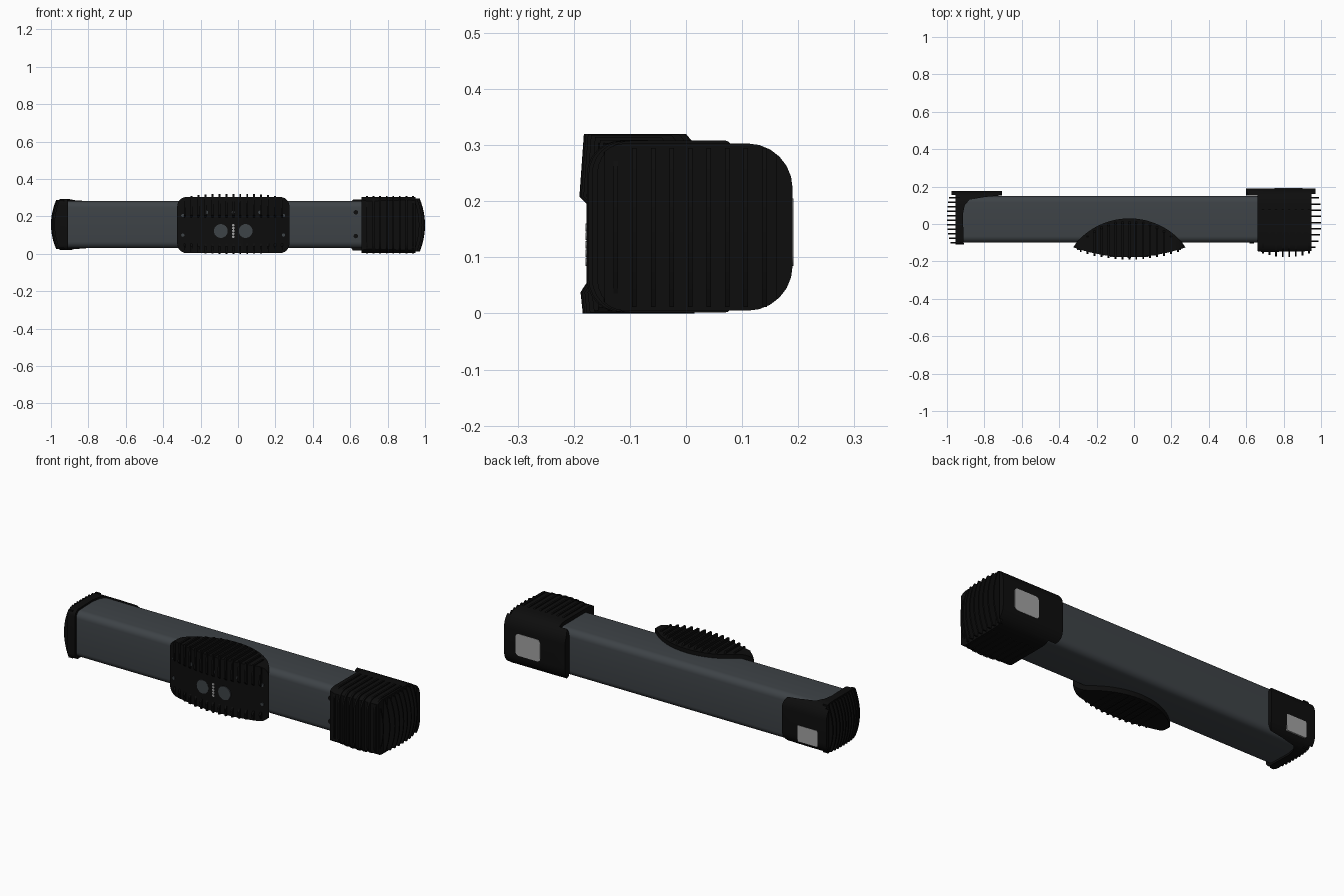
import bpy, bmesh, math

if "Cube" in bpy.data.objects:
    bpy.data.objects.remove(bpy.data.objects["Cube"])


def material(name, rgb):
    m = bpy.data.materials.new(name)
    m.diffuse_color = (*rgb, 1)
    m.use_nodes = True
    m.node_tree.nodes["Principled BSDF"].inputs["Base Color"].default_value = m.diffuse_color
    return m


BLACK = material("black_plastic", (0.004, 0.004, 0.004))
SLATE = material("slate_metal", (0.048, 0.056, 0.063))
LIGHT = material("light_grey", (0.36, 0.36, 0.36))


def prisms(name, axis, items, mat, angle=30):
    """One object from (outline, low, high) prisms extruded along an axis."""
    place = {'x': lambda a, b, t: (t, a, b),
             'y': lambda a, b, t: (a, t, b),
             'z': lambda a, b, t: (a, b, t)}[axis]
    bm = bmesh.new()
    for pts, lo, hi in items:
        low = [bm.verts.new(place(a, b, lo)) for a, b in pts]
        high = [bm.verts.new(place(a, b, hi)) for a, b in pts]
        bm.faces.new(low)
        bm.faces.new(high[::-1])
        n = len(pts)
        for i in range(n):
            j = (i + 1) % n
            bm.faces.new((low[i], high[i], high[j], low[j]))
    bmesh.ops.recalc_face_normals(bm, faces=bm.faces)
    me = bpy.data.meshes.new(name)
    bm.to_mesh(me)
    bm.free()
    me.materials.append(mat)
    ob = bpy.data.objects.new(name, me)
    bpy.context.collection.objects.link(ob)
    smooth(ob, angle)
    return ob


def smooth(ob, angle=30):
    bpy.ops.object.select_all(action='DESELECT')
    ob.select_set(True)
    bpy.context.view_layer.objects.active = ob
    bpy.ops.object.shade_smooth_by_angle(angle=math.radians(angle))


def intersect(ob, *cutters):
    for c in cutters:
        bpy.context.view_layer.objects.active = ob
        m = ob.modifiers.new("cut", 'BOOLEAN')
        m.operation, m.solver, m.object = 'INTERSECT', 'EXACT', c
        bpy.ops.object.modifier_move_to_index(modifier=m.name, index=0)
        bpy.ops.object.modifier_apply(modifier=m.name)
        bpy.data.objects.remove(c)
    smooth(ob)


def rrect(x0, x1, y0, y1, r, n=6):
    """Rounded rectangle; r = radii at (x1,y1), (x0,y1), (x0,y0), (x1,y0)."""
    r = r if isinstance(r, tuple) else (r,) * 4
    pts = []
    for k, (cx, cy, sx, sy) in enumerate([(x1, y1, -1, -1), (x0, y1, 1, -1),
                                          (x0, y0, 1, 1), (x1, y0, -1, 1)]):
        for i in range(n + 1):
            a = math.pi / 2 * (k + i / n)
            pts.append((cx + r[k] * (sx + math.cos(a)), cy + r[k] * (sy + math.sin(a))))
    return pts


def disc(x, z, r, n=20):
    return [(x + r * math.cos(2 * math.pi * i / n), z + r * math.sin(2 * math.pi * i / n))
            for i in range(n)]


def span(a, b, n):
    return [a + (b - a) * i / (n - 1) for i in range(n)]


# Main bar and the two small screws on its front
prisms("main_bar", 'x', [(rrect(-0.10, 0.15, 0.03, 0.282, 0.035), -0.94, 0.93)], SLATE)
prisms("bar_screws", 'y', [(disc(0.63, z, 0.012), -0.104, -0.09) for z in (0.095, 0.222)], BLACK)

# Right end cap: plan, side profile and front outline intersected
cap = prisms("right_cap", 'z', [([(0.66, -0.145), (0.69, -0.15), (0.95, -0.145), (0.95, 0.16),
                                 (0.97, 0.16), (0.97, 0.19), (0.60, 0.19), (0.60, 0.153),
                                 (0.66, 0.153)], -0.1, 0.4)], BLACK)
side = prisms("side_cutter", 'x', [(rrect(-0.16, 0.19, 0.005, 0.303, (0.08, 0.05, 0.05, 0.08)),
                                   0.5, 1.1)], BLACK)
front = prisms("front_cutter", 'y', [(rrect(0.60, 0.98, 0.003, 0.305, (0.02, 0.05, 0.05, 0.02)),
                                     -0.3, 0.3)], BLACK)
intersect(cap, side, front)

# Right cap fins: hoops around the front, bulged blades over the end
hoops = []
for x in span(0.69, 0.935, 8):
    d = 0.02 * ((x - 0.815) / 0.125) ** 2
    hoops.append((rrect(-0.177 + d, 0.08, 0.002, 0.308, (0.01, 0.06, 0.06, 0.01)),
                  x - 0.005, x + 0.005))
prisms("right_cap_front_fins", 'x', hoops, BLACK)


def end_blades(ys, tip, z0, z1, s, half=0.004):
    out = []
    for y in ys:
        d = 0.018 * max(0, (abs(y - 0.03) / 0.13)) ** 3
        pts = [(s * 0.93, z0), (s * 0.93, z1)]
        for t in span(1, -1, 13):
            pts.append((s * (tip - d - 0.028 * t * t), (z0 + z1) / 2 + t * (z1 - z0) / 2))
        out.append((pts, y - half, y + half))
    return out


prisms("right_cap_end_fins", 'y', end_blades(span(-0.125, 0.14, 9), 1.0, 0.012, 0.295, 1), BLACK)

# Left end cap: L-shaped plan with a fillet, rounded rear plate
cap = prisms("left_cap", 'z', [([(-0.955, -0.11), (-0.91, -0.11), (-0.915, 0.05), (-0.905, 0.10),
                                (-0.88, 0.13), (-0.80, 0.144), (-0.705, 0.153), (-0.705, 0.176),
                                (-0.975, 0.176), (-0.975, 0.155), (-0.955, 0.155)],
                               -0.1, 0.4)], BLACK)
side = prisms("side_cutter", 'x', [(rrect(-0.11, 0.176, 0.02, 0.292, (0.07, 0.03, 0.03, 0.07)),
                                   -1.1, -0.5)], BLACK)
front = prisms("front_cutter", 'y', [(rrect(-0.99, -0.705, 0.02, 0.292, (0.06, 0.02, 0.02, 0.06)),
                                     -0.3, 0.3)], BLACK)
intersect(cap, side, front)
prisms("left_cap_end_fins", 'y', end_blades(span(-0.10, 0.14, 11), 1.0, 0.025, 0.288, -1), BLACK)

# Grey windows on the backs of the caps
prisms("right_rear_window", 'y', [(rrect(0.75, 0.90, 0.085, 0.205, 0.02), 0.18, 0.1915)], LIGHT)
prisms("left_rear_window", 'y', [(rrect(-0.92, -0.80, 0.06, 0.15, 0.006), 0.165, 0.1775)], LIGHT)

# Central clip: lens-shaped plan with rounded front outline
CX = -0.025


def clip_front(x):
    return -0.177 + 0.052 * ((x - CX) / 0.3) ** 2


def clip_back(x):
    radius = (0.3 ** 2 + 0.15 ** 2) / (2 * 0.15)
    return 0.03 - radius + math.sqrt(radius ** 2 - (x - CX) ** 2)


xs = span(CX - 0.3, CX + 0.3, 31)
plan = [(x, clip_front(x)) for x in xs] + [(x, clip_back(x)) for x in xs[-2:0:-1]]
clip = prisms("centre_clip", 'z', [(plan, -0.1, 0.4)], BLACK)
front = prisms("front_cutter", 'y', [(rrect(CX - 0.3, CX + 0.3, 0.004, 0.304, 0.05), -0.3, 0.3)],
               BLACK)
intersect(clip, front)

# Clip fins wrap the top and bottom edges and leave the face clear
fins = []
for x in span(CX - 0.26, CX + 0.26, 15):
    f, b = clip_front(x), min(0.015, clip_back(x) - 0.01)
    drop = 0.02 * (abs(x - CX) / 0.26) ** 4
    top, low = 0.32 - drop, drop
    upper = [(f + 0.02, 0.195), (f, 0.195), (f - 0.013, 0.208), (f - 0.005, top),
             (b - 0.015, top), (b, top - 0.018), (b, 0.28), (f + 0.02, 0.28)]
    lower = [(f + 0.02, 0.055), (f, 0.055), (f - 0.011, 0.038), (f - 0.007, low),
             (b, low), (b, 0.025), (f + 0.02, 0.025)]
    fins += [(p, x - 0.005, x + 0.005) for p in (upper, lower)]
prisms("clip_fins", 'x', fins, BLACK)

# Clip lenses, indicator dots and screws
prisms("clip_lenses", 'y', [(disc(x, 0.122, 0.037, 32), -0.12, clip_front(x) - 0.003)
                            for x in (-0.092, 0.041)], SLATE)
prisms("indicator_dots", 'y', [(disc(CX, z, 0.007, 12), -0.12, clip_front(CX) - 0.002)
                               for z in span(0.092, 0.153, 5)], LIGHT)
screws = [(-0.295, 0.205), (-0.295, 0.1), (0.243, 0.205), (0.243, 0.1),
          (-0.168, 0.222), (CX, 0.222), (0.117, 0.222)]
prisms("clip_screws", 'y', [(disc(x, z, 0.009, 12), -0.11, clip_front(x) - 0.004)
                            for x, z in screws], SLATE)
